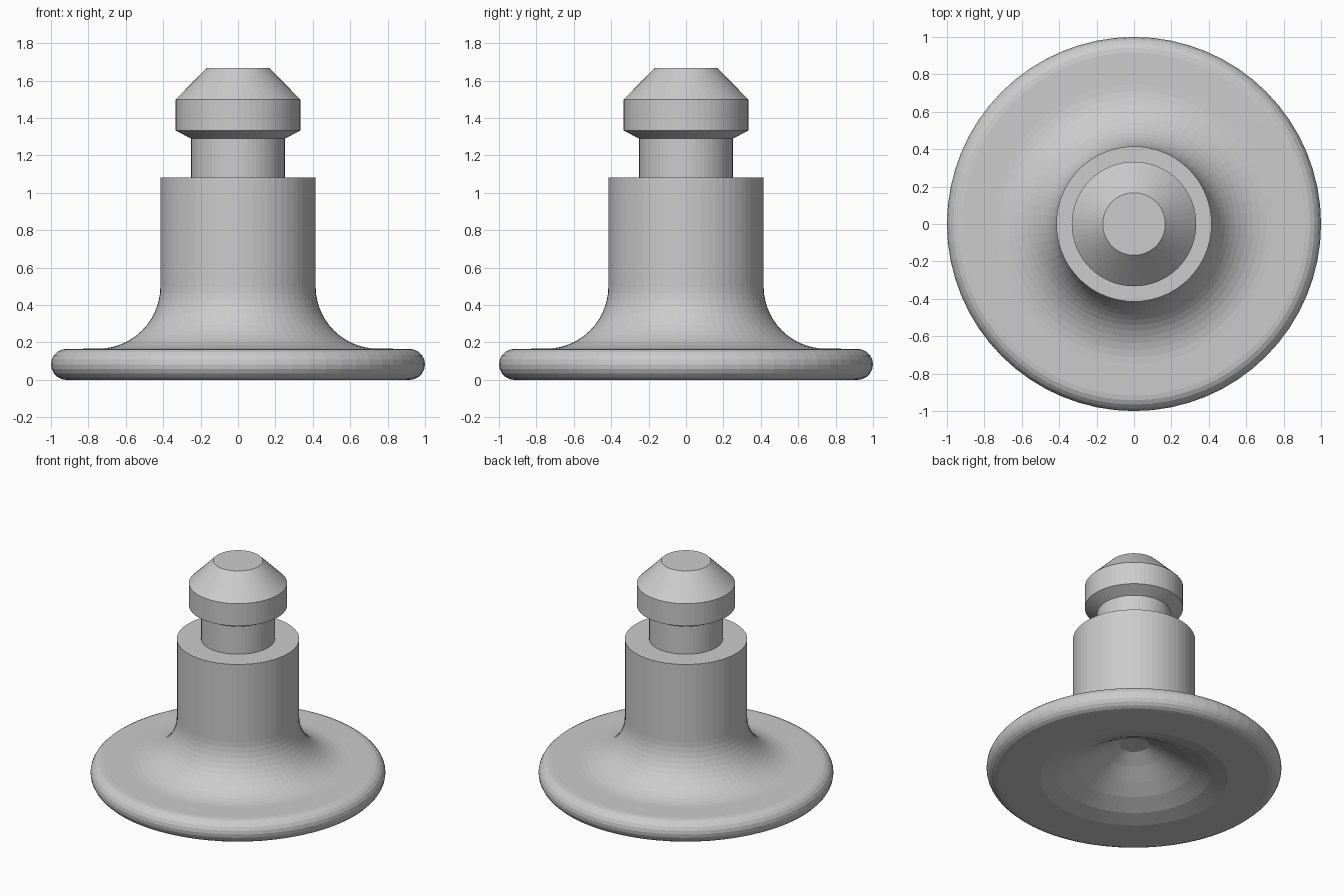
import bpy, bmesh, math

if "Cube" in bpy.data.objects:
    bpy.data.objects.remove(bpy.data.objects["Cube"], do_unlink=True)

SIDES = 64

grey = bpy.data.materials.new("plain grey")
grey.use_nodes = True
colour = (0.6, 0.6, 0.6, 1)
grey.diffuse_color = colour
grey.node_tree.nodes["Principled BSDF"].inputs["Base Color"].default_value = colour


def arc(cx, cz, r, start, end, steps):
    """Points (radius, height) along a circular arc, angles in degrees."""
    angles = [math.radians(start + (end - start) * i / steps) for i in range(steps + 1)]
    return [(cx + r * math.cos(a), cz + r * math.sin(a)) for a in angles]


def lathe(name, profile):
    """Turn a profile, listed from bottom to top of the outside, around z."""
    bm = bmesh.new()
    verts = [bm.verts.new((r, 0, z)) for r, z in profile]
    edges = [bm.edges.new(pair) for pair in zip(verts, verts[1:])]
    bmesh.ops.spin(bm, geom=verts + edges, axis=(0, 0, 1), cent=(0, 0, 0),
                   angle=math.tau, steps=SIDES, use_duplicate=False)
    bmesh.ops.remove_doubles(bm, verts=bm.verts, dist=0.0005)
    bmesh.ops.recalc_face_normals(bm, faces=bm.faces)
    # open shells: make sure the widest face points outwards
    widest = max(bm.faces, key=lambda f: f.calc_center_median().xy.length)
    if widest.normal.xy.dot(widest.calc_center_median().xy) < 0:
        bmesh.ops.reverse_faces(bm, faces=bm.faces)
    mesh = bpy.data.meshes.new(name)
    bm.to_mesh(mesh)
    bm.free()
    mesh.materials.append(grey)
    obj = bpy.data.objects.new(name, mesh)
    bpy.context.collection.objects.link(obj)
    return obj


# Round-edged foot with hollow underside, flaring up into the stem
hollow = [(0, 0.27), (0.1, 0.265), (0.2, 0.21), (0.3, 0.145), (0.4, 0.085),
          (0.52, 0.03), (0.636, 0)]
rim = arc(0.917, 0.083, 0.083, -90, 90, 10)
flare = arc(0.748, 0.5, 0.333, -90, -180, 14)
lathe("foot_and_stem", hollow + rim + flare + [(0.415, 1.083), (0.25, 1.083)])

# Narrow neck
lathe("neck", [(0.25, 1.083), (0.25, 1.29)])

# Chamfered head
lathe("head", [(0.25, 1.29), (0.333, 1.333), (0.333, 1.5), (0.167, 1.667), (0, 1.667)])
